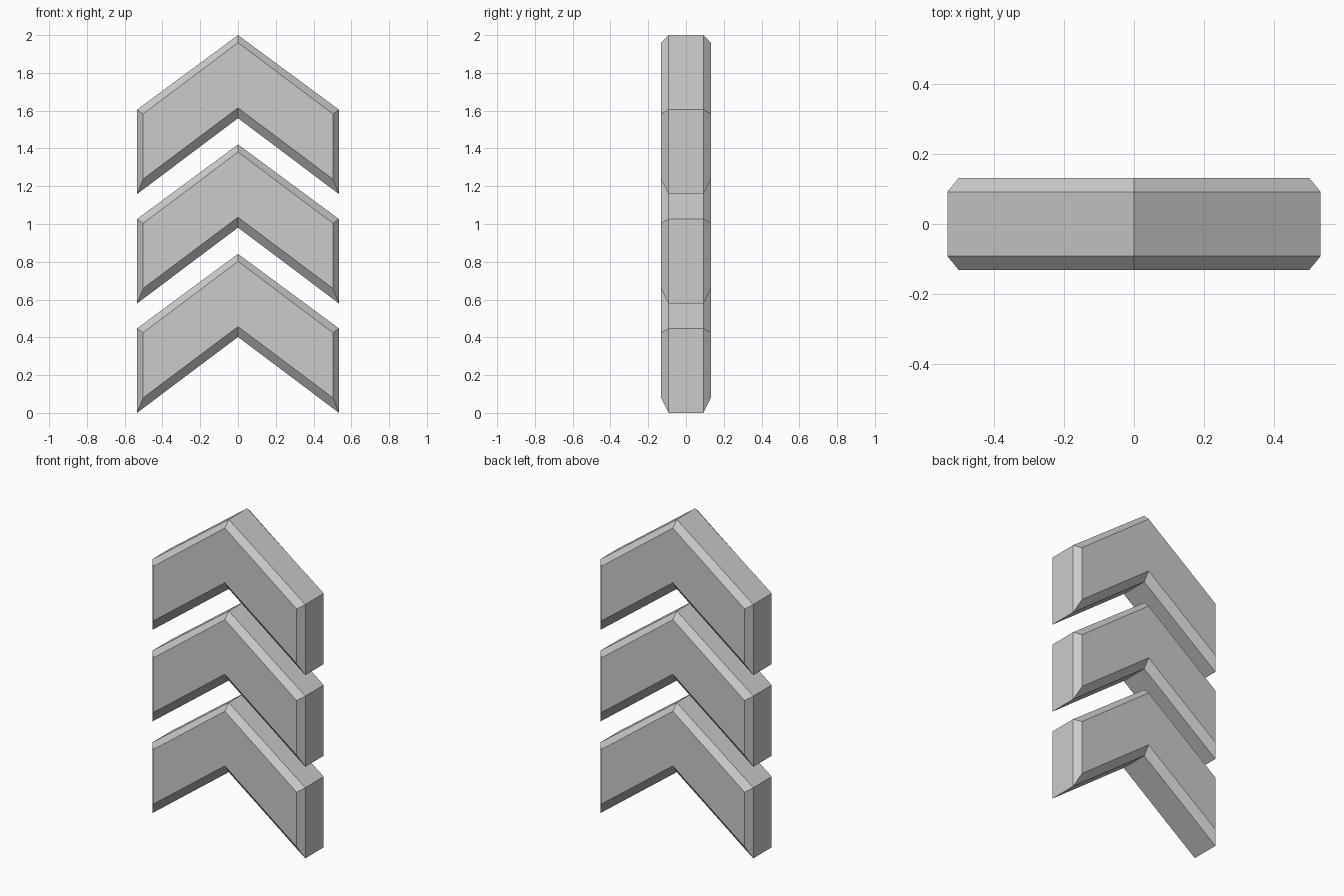
import bpy
import bmesh

cube = bpy.data.objects.get("Cube")
if cube:
    bpy.data.objects.remove(cube, do_unlink=True)

grey = bpy.data.materials.new("light_grey")
grey.use_nodes = True
colour = (0.6, 0.6, 0.6, 1)
grey.diffuse_color = colour
grey.node_tree.nodes["Principled BSDF"].inputs["Base Color"].default_value = colour


def outline(half_width, apex, shoulder, tip, notch):
    """Chevron outline, symmetric about x = 0."""
    return [(0, apex), (half_width, shoulder), (half_width, tip),
            (0, notch), (-half_width, tip), (-half_width, shoulder)]


# Full outline around the rim, smaller outline on the front and back faces
rim = outline(0.535, 0.842, 0.447, 0.0, 0.402)
face = outline(0.502, 0.802, 0.425, 0.08, 0.457)
sections = [(-0.132, face), (-0.092, rim), (0.092, rim), (0.132, face)]


def build_chevron(name, lift):
    bm = bmesh.new()
    rings = [[bm.verts.new((x, y, z)) for x, z in pts] for y, pts in sections]
    # Rim and bevel strips
    for a, b in zip(rings, rings[1:]):
        for i in range(len(a)):
            j = (i + 1) % len(a)
            bm.faces.new((a[i], a[j], b[j], b[i]))
    # Front and back faces, each split down the middle
    for ring in (rings[0], rings[-1]):
        bm.faces.new(ring[:4])
        bm.faces.new(ring[3:] + ring[:1])
    bmesh.ops.recalc_face_normals(bm, faces=bm.faces)
    mesh = bpy.data.meshes.new(name)
    bm.to_mesh(mesh)
    bm.free()
    mesh.materials.append(grey)
    obj = bpy.data.objects.new(name, mesh)
    obj.location.z = lift
    bpy.context.collection.objects.link(obj)


# Stack of three identical chevrons
for i, name in enumerate(("lower_chevron", "middle_chevron", "upper_chevron")):
    build_chevron(name, i * 0.579)
